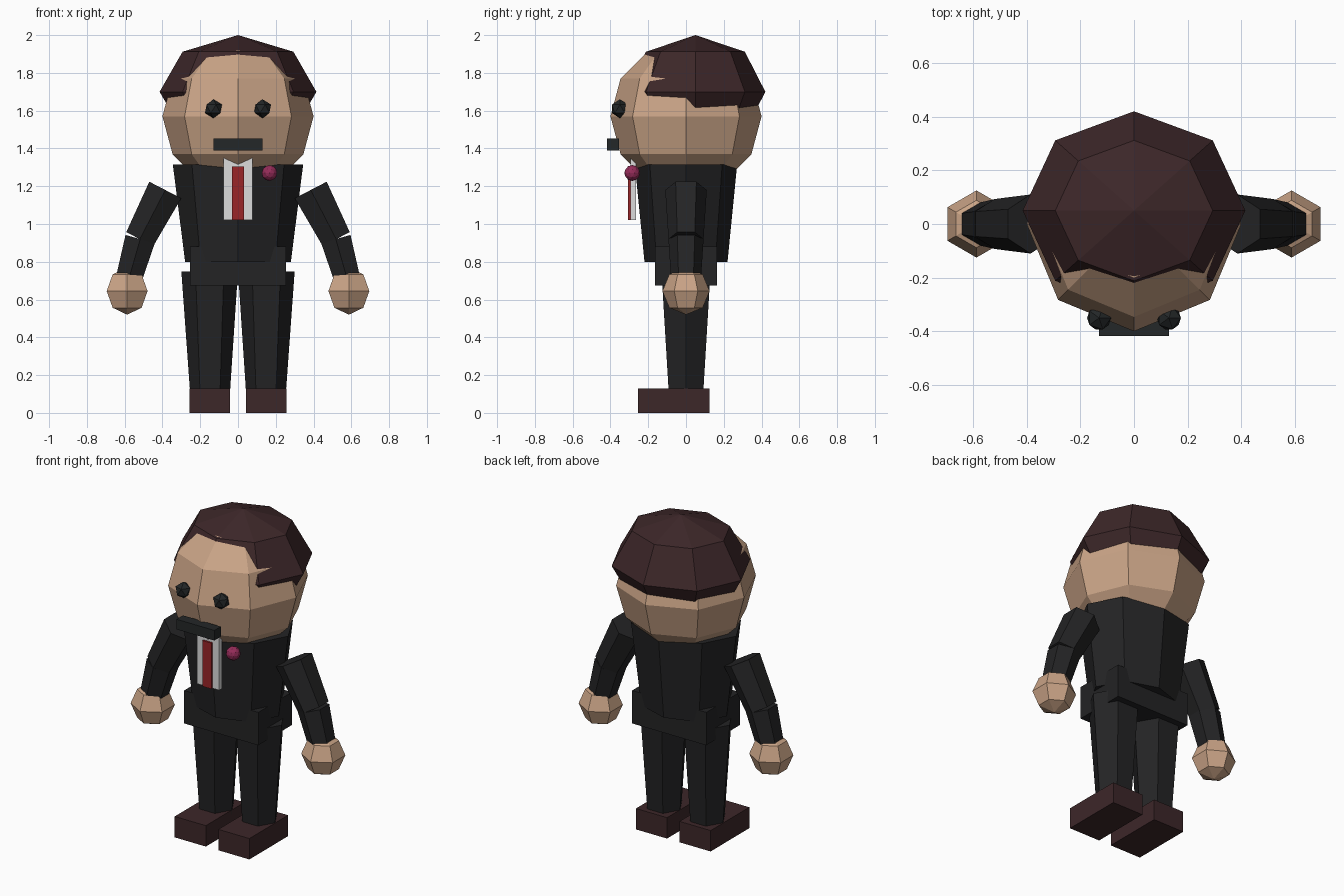
import bpy, bmesh
from math import radians
from mathutils import Matrix, Vector

cube = bpy.data.objects.get("Cube")
if cube:
    bpy.data.objects.remove(cube, do_unlink=True)


def material(name, *rgb):
    m = bpy.data.materials.new(name)
    m.use_nodes = True
    color = (*rgb, 1)
    m.diffuse_color = color
    m.node_tree.nodes["Principled BSDF"].inputs["Base Color"].default_value = color
    return m


SKIN = material("skin", 0.59, 0.37, 0.24)
SUIT = material("suit_black", 0.017, 0.017, 0.018)
BLACK = material("eye_black", 0.017, 0.020, 0.021)
BROWN = material("dark_brown", 0.046, 0.020, 0.022)
WHITE = material("shirt_white", 0.72, 0.72, 0.72)
RED = material("tie_red", 0.32, 0.018, 0.02)
PINK = material("flower_pink", 0.30, 0.025, 0.10)


def finish(name, bm, mat):
    bmesh.ops.recalc_face_normals(bm, faces=bm.faces)
    mesh = bpy.data.meshes.new(name)
    bm.to_mesh(mesh)
    bm.free()
    mesh.materials.append(mat)
    obj = bpy.data.objects.new(name, mesh)
    bpy.context.collection.objects.link(obj)
    return obj


def box(name, low, high, mat):
    low, high = Vector(low), Vector(high)
    bm = bmesh.new()
    bmesh.ops.create_cube(bm, size=1, matrix=Matrix.Translation((low + high) / 2)
                          @ Matrix.Diagonal((*(high - low), 1)))
    return finish(name, bm, mat)


def ball(name, center, radii, segments, rings, mat):
    bm = bmesh.new()
    bmesh.ops.create_uvsphere(bm, u_segments=segments, v_segments=rings, radius=1,
                              matrix=Matrix.Translation(center) @ Matrix.Diagonal((*radii, 1)))
    return finish(name, bm, mat)


def gem(name, center, radius, detail, mat):
    bm = bmesh.new()
    bmesh.ops.create_icosphere(bm, subdivisions=detail, radius=radius,
                               matrix=Matrix.Translation(center))
    return finish(name, bm, mat)


def limb(name, start, end, r1, r2, mat, sides=6, turn=0, flat=1):
    """Tapered prism between two points; flat squashes it along y."""
    start, end = Vector(start), Vector(end)
    axis = end - start
    z = axis.normalized()
    x = Vector((0, 1, 0)).cross(z).normalized()
    y = z.cross(x)
    rot = Matrix((x, y, z)).transposed().to_4x4()
    bm = bmesh.new()
    bmesh.ops.create_cone(bm, cap_ends=True, segments=sides, radius1=r1, radius2=r2,
                          depth=axis.length,
                          matrix=Matrix.Translation((start + end) / 2) @ rot
                          @ Matrix.Diagonal((1, flat, 1, 1))
                          @ Matrix.Rotation(radians(turn), 4, "Z"))
    return finish(name, bm, mat)


# Head, hair and face
ball("head", (0, 0, 1.57), (0.4, 0.4, 0.4), 8, 6, SKIN)
ball("hair", (0, 0.05, 1.7), (0.415, 0.37, 0.3), 8, 4, BROWN)
box("moustache", (-0.13, -0.418, 1.39), (0.13, -0.355, 1.453), BLACK)

# Torso and hips
limb("torso", (0, 0, 0.8), (0, 0, 1.315), 0.28, 0.345, SUIT, sides=8, flat=0.785)
box("hips", (-0.255, -0.165, 0.675), (0.255, 0.165, 0.88), SUIT)

# Shirt front with a notched collar, tie and lapel flower
bm = bmesh.new()
outline = [(-0.077, 1.02), (0.077, 1.02), (0.077, 1.35), (0, 1.315), (-0.077, 1.35)]
face = bm.faces.new([bm.verts.new((x, -0.295, z)) for x, z in outline])
back = bmesh.ops.extrude_face_region(bm, geom=[face])["geom"]
bmesh.ops.translate(bm, vec=(0, 0.03, 0),
                    verts=[v for v in back if isinstance(v, bmesh.types.BMVert)])
finish("shirt_front", bm, WHITE)
box("tie", (-0.031, -0.307, 1.02), (0.031, -0.29, 1.305), RED)
gem("lapel_flower", (0.167, -0.285, 1.27), 0.042, 2, PINK)

# Paired parts
for side, s in (("left", 1), ("right", -1)):
    gem(side + "_eye", (s * 0.13, -0.35, 1.61), 0.05, 1, BLACK)
    limb(side + "_upper_arm", (s * 0.385, 0, 1.18), (s * 0.52, 0, 0.92), 0.11, 0.093, SUIT)
    limb(side + "_forearm", (s * 0.518, 0, 0.92), (s * 0.575, 0, 0.72), 0.093, 0.08, SUIT)
    ball(side + "_hand", (s * 0.587, 0, 0.645), (0.125, 0.125, 0.125), 6, 4, SKIN)
    limb(side + "_leg", (s * 0.148, 0, 0.1), (s * 0.15, 0, 0.75), 0.105, 0.15, SUIT, turn=90)
    box(side + "_shoe", (s * 0.15 - 0.107, -0.255, 0), (s * 0.15 + 0.107, 0.125, 0.13), BROWN)
